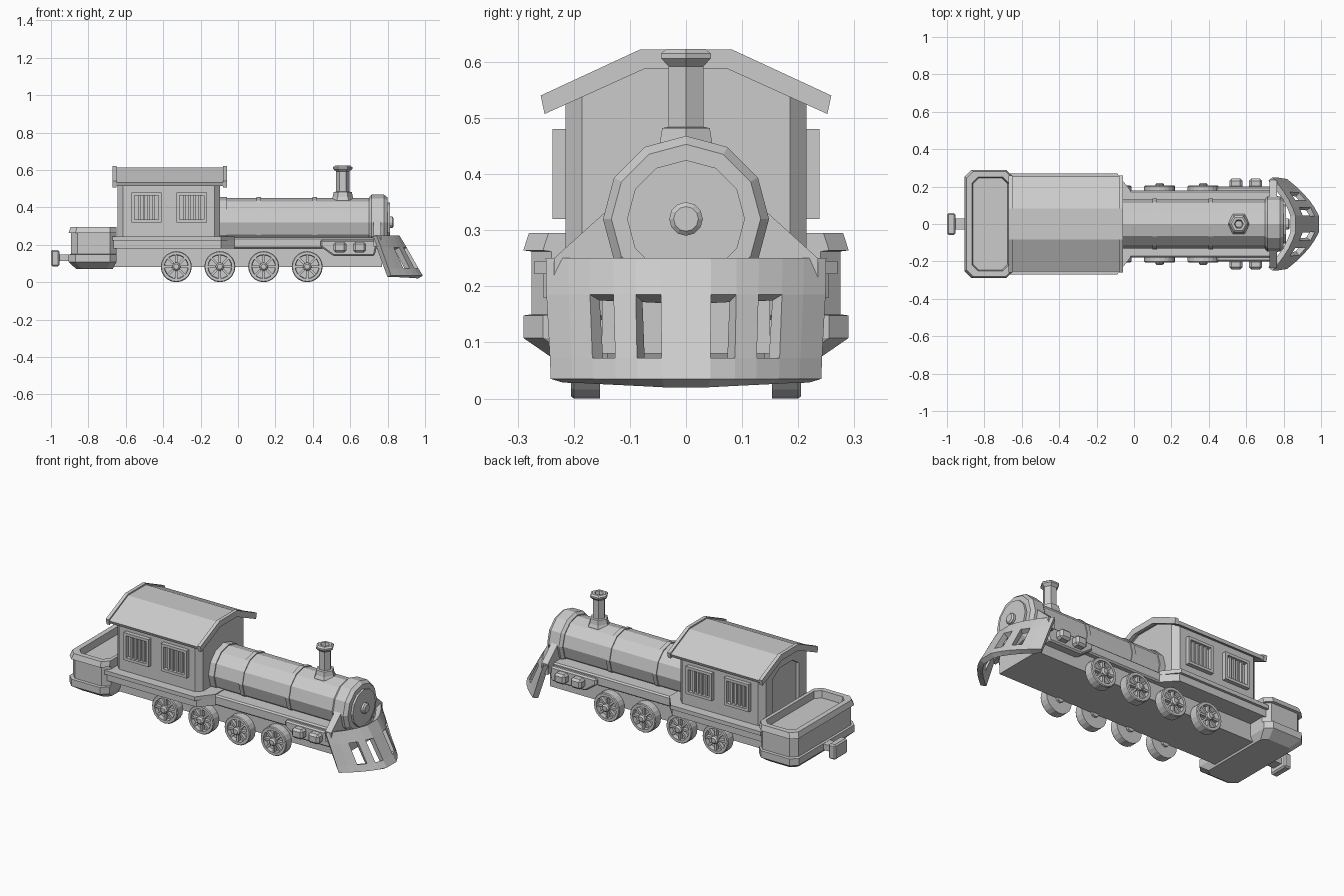
import bpy, bmesh, math

if "Cube" in bpy.data.objects:
    bpy.data.objects.remove(bpy.data.objects["Cube"])


def loft(name, rings, bevel=0.0, vertical=0.0):
    """Skin matching point rings and cap both ends."""
    bm = bmesh.new()
    vs = [[bm.verts.new(p) for p in r] for r in rings]
    n = len(rings[0])
    for a, b in zip(vs, vs[1:]):
        for i in range(n):
            bm.faces.new((a[i], a[(i + 1) % n], b[(i + 1) % n], b[i]))
    bm.faces.new(vs[0])
    bm.faces.new(vs[-1])
    bmesh.ops.recalc_face_normals(bm, faces=bm.faces)
    if vertical:
        es = [e for e in bm.edges
              if abs((e.verts[0].co - e.verts[1].co).normalized().z) > 0.99]
        bmesh.ops.bevel(bm, geom=es, offset=vertical, segments=1, affect='EDGES')
    me = bpy.data.meshes.new(name)
    bm.to_mesh(me)
    bm.free()
    ob = bpy.data.objects.new(name, me)
    bpy.context.collection.objects.link(ob)
    if bevel:
        m = ob.modifiers.new("bevel", 'BEVEL')
        m.width, m.segments = bevel, 1
    return ob


def box(name, x0, x1, y0, y1, z0, z1, bevel=0.0):
    return loft(name, [[(x0, y0, z), (x1, y0, z), (x1, y1, z), (x0, y1, z)]
                       for z in (z0, z1)], bevel)


def prism_x(name, prof, x0, x1, **kw):
    return loft(name, [[(x, y, z) for y, z in prof] for x in (x0, x1)], **kw)


def turned(name, prof, sides, axis, c, phase=0.0):
    """Revolve (radius, position along axis) about x, y or z through c."""
    rings = []
    for r, t in prof:
        ring = []
        for i in range(sides):
            a = phase + 2 * math.pi * i / sides
            u, v = r * math.sin(a), r * math.cos(a)
            ring.append({'x': (t, c[0] + u, c[1] + v),
                         'y': (c[0] + u, t, c[1] + v),
                         'z': (c[0] + u, c[1] + v, t)}[axis])
        rings.append(ring)
    return loft(name, rings)


def plan(x0, x1, y, c, z):
    """Rectangle with cut corners, at height z."""
    return [(x0 + c, -y, z), (x1 - c, -y, z), (x1, -y + c, z), (x1, y - c, z),
            (x1 - c, y, z), (x0 + c, y, z), (x0, y - c, z), (x0, -y + c, z)]


def mirrored(half):
    return half + [(-y, z) for y, z in reversed(half)]


# Chassis and running boards
box("chassis", -0.70, 0.77, -0.15, 0.15, 0.08, 0.20)
box("running_board", -0.10, 0.76, -0.18, 0.18, 0.18, 0.24, 0.008)
for nm, y, z0, z1 in (("cab_sill", 0.255, 0.18, 0.226), ("cab_sill_lip", 0.27, 0.222, 0.245)):
    loft(nm, [[(-0.67, -y, z), (-0.09, -y, z), (-0.02, -0.18, z),
               (-0.02, 0.18, z), (-0.09, y, z), (-0.67, y, z)] for z in (z0, z1)])

# Boiler, bands and smokebox
BC = (0.0, 0.32)
turned("boiler", [(0.13, -0.12), (0.13, 0.74)], 12, 'x', BC)
turned("boiler_rear_ring", [(0.136, -0.11), (0.136, -0.06)], 12, 'x', BC)
for x in (0.11, 0.41):
    turned("boiler_band", [(0.135, x - 0.012), (0.135, x + 0.012)], 12, 'x', BC)
turned("smokebox", [(0.135, 0.70), (0.148, 0.715), (0.148, 0.78), (0.133, 0.80),
                    (0.105, 0.80), (0.105, 0.812)], 12, 'x', BC)
turned("smokebox_knob", [(0.03, 0.80), (0.03, 0.825), (0.022, 0.832)], 12, 'x', BC)
prism_x("smokebox_saddle", mirrored([(0.235, 0.19), (0.235, 0.25), (0.13, 0.345)]), 0.725, 0.765)

# Chimney
turned("chimney", [(0.062, 0.42), (0.062, 0.44), (0.054, 0.455), (0.049, 0.482), (0.036, 0.484),
                   (0.036, 0.592), (0.051, 0.606), (0.051, 0.615), (0.04, 0.623),
                   (0.025, 0.623), (0.02, 0.60)], 6, 'z', (0.56, 0), math.pi / 2)

# Cab with a recessed rear doorway
cab = prism_x("cab", mirrored([(0.215, 0.235), (0.215, 0.535), (0.078, 0.598)]),
              -0.645, -0.095, vertical=0.03)
cut = prism_x("door_cutter", mirrored([(0.12, 0.25), (0.12, 0.49), (0.06, 0.53)]), -0.70, -0.625)
cut.hide_render = True
cut.hide_viewport = True
m = cab.modifiers.new("doorway", 'BOOLEAN')
m.object, m.operation, m.solver = cut, 'DIFFERENCE', 'EXACT'


# Roof with raised end trims
def roof(name, d, x0, x1):
    under = [(0.248 + d / 2, 0.515 - d), (0.075, 0.595 - d)]
    prism_x(name, mirrored([(0.082, 0.614 + d), (0.255 + d / 2, 0.532 + d)] + under), x0, x1)


roof("roof", 0.0, -0.66, -0.065)
roof("roof_rear_trim", 0.008, -0.67, -0.65)
roof("roof_front_trim", 0.008, -0.08, -0.06)

# Rear bunker with an open top
L, R, Y = -0.905, -0.65, 0.29
loft("bunker", [
    plan(L + 0.04, R - 0.02, Y - 0.055, 0.03, 0.07),
    plan(L, R, Y, 0.035, 0.108),
    plan(L, R, Y, 0.035, 0.148),
    plan(L + 0.012, R, Y - 0.015, 0.035, 0.15),
    plan(L + 0.012, R, Y - 0.015, 0.035, 0.262),
    plan(L, R, Y, 0.035, 0.264),
    plan(L + 0.01, R, Y - 0.01, 0.035, 0.295),
    plan(L + 0.04, R - 0.02, Y - 0.04, 0.03, 0.295),
    plan(L + 0.045, R - 0.025, Y - 0.045, 0.03, 0.255)])

# Rear coupling
box("coupling_shank", -0.97, -0.88, -0.03, 0.03, 0.112, 0.147)
box("coupling_head", -1.0, -0.955, -0.058, 0.058, 0.085, 0.172, 0.008)

for s in (-1, 1):
    # Barred cab windows
    for x0, x1 in ((-0.57, -0.41), (-0.33, -0.165)):
        a, b = sorted((s * 0.205, s * 0.238))
        t = 0.016
        box("window_sill", x0, x1, a, b, 0.32, 0.32 + t)
        box("window_head", x0, x1, a, b, 0.48 - t, 0.48)
        box("window_jamb_rear", x0, x0 + t, a, b, 0.32 + t, 0.48 - t)
        box("window_jamb_front", x1 - t, x1, a, b, 0.32 + t, 0.48 - t)
        c, d = sorted((s * 0.205, s * 0.228))
        for i in range(1, 5):
            xc = x0 + t + (x1 - x0 - 2 * t) * i / 5
            box("window_bar", xc - 0.006, xc + 0.006, c, d, 0.325, 0.475)

    # Cylinder housings with two bosses
    side = [(0.44, 0.225), (0.75, 0.225), (0.73, 0.14), (0.51, 0.14), (0.44, 0.19)]
    loft("cylinder_housing", [[(x, s * y, z) for x, z in side] for y in (0.13, 0.20)], bevel=0.008)
    for x in (0.545, 0.65):
        a, b = sorted((s * 0.19, s * 0.243))
        box("cylinder_boss", x - 0.035, x + 0.035, a, b, 0.158, 0.215, 0.012)

    # Spoked wheels
    for x in (-0.33, -0.097, 0.137, 0.37):
        c = (x, 0.083)
        turned("wheel", [(r, s * t) for r, t in ((0.083, 0.153), (0.083, 0.2), (0.079, 0.205),
                         (0.064, 0.205), (0.062, 0.18))], 20, 'y', c)
        turned("wheel_hub", [(r, s * t) for r, t in ((0.023, 0.14), (0.023, 0.212),
                             (0.014, 0.22))], 8, 'y', c)
        a, b = sorted((s * 0.175, s * 0.2))
        for i in range(8):
            sp = box("wheel_spoke", -0.006, 0.006, a, b, 0.01, 0.066)
            sp.location = (x, 0, 0.083)
            sp.rotation_euler.y = math.pi * i / 4

# Slatted cowcatcher: curved sloping shell with slots left open
half = [0.045, 0.09, 0.13, 0.172, 0.21, 0.25]
ys = [-y for y in reversed(half)] + half
levels = [(0.25, 0.87, 0.13, 1.0), (0.185, 0.91, 0.145, 0.995),
          (0.072, 0.975, 0.17, 0.97), (0.035, 0.998, 0.18, 0.965)]
bm = bmesh.new()
grid = [[bm.verts.new((xf - sweep * (abs(y) / 0.25) ** 1.7, y * k, z)) for y in ys]
        for z, xf, sweep, k in levels]
for j in range(3):
    for i in range(len(ys) - 1):
        if j == 1 and i in (2, 4, 6, 8):
            continue
        bm.faces.new((grid[j][i], grid[j + 1][i], grid[j + 1][i + 1], grid[j][i + 1]))
me = bpy.data.meshes.new("cowcatcher")
bm.to_mesh(me)
bm.free()
ob = bpy.data.objects.new("cowcatcher", me)
bpy.context.collection.objects.link(ob)
m = ob.modifiers.new("thickness", 'SOLIDIFY')
m.thickness, m.offset = 0.03, -1
